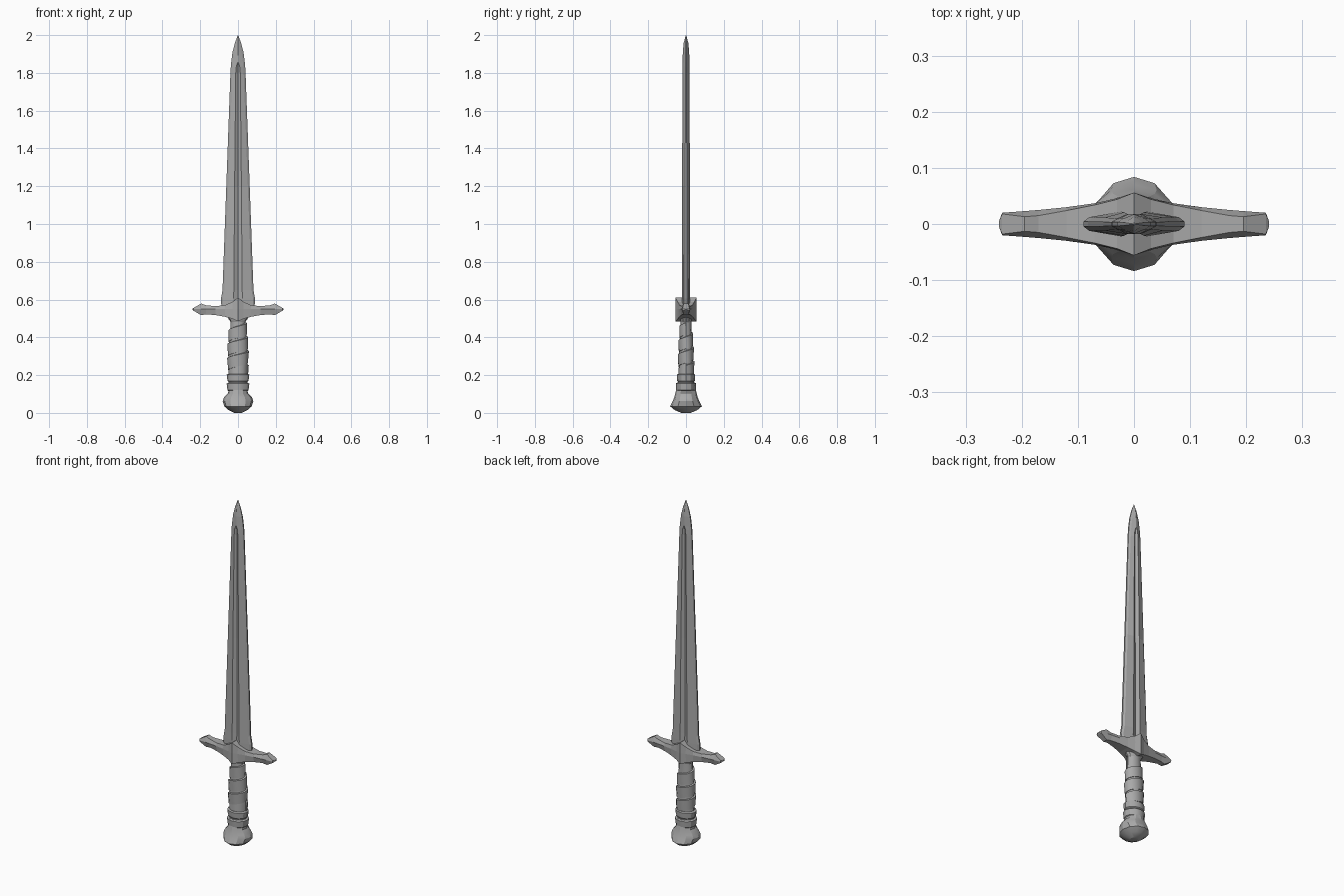
import bpy
import bmesh
import math

old = bpy.data.objects.get("Cube")
if old:
    bpy.data.objects.remove(old, do_unlink=True)

steel = bpy.data.materials.new("plain grey")
steel.use_nodes = True
GREY = (0.4, 0.4, 0.4, 1)
steel.diffuse_color = GREY
steel.node_tree.nodes["Principled BSDF"].inputs["Base Color"].default_value = GREY


def loft(name, rings, smooth=None):
    """Skin a list of equal-length closed rings and cap both ends."""
    bm = bmesh.new()
    loops = [[bm.verts.new(p) for p in ring] for ring in rings]
    for a, b in zip(loops, loops[1:]):
        for i in range(len(a)):
            j = (i + 1) % len(a)
            bm.faces.new((a[i], a[j], b[j], b[i]))
    bm.faces.new(loops[0])
    bm.faces.new(loops[-1])
    bmesh.ops.remove_doubles(bm, verts=bm.verts, dist=0.0001)
    bmesh.ops.recalc_face_normals(bm, faces=bm.faces)
    mesh = bpy.data.meshes.new(name)
    bm.to_mesh(mesh)
    bm.free()
    mesh.materials.append(steel)
    obj = bpy.data.objects.new(name, mesh)
    bpy.context.collection.objects.link(obj)
    if smooth:
        bpy.ops.object.select_all(action="DESELECT")
        obj.select_set(True)
        bpy.context.view_layer.objects.active = obj
        bpy.ops.object.shade_smooth_by_angle(angle=math.radians(smooth))
    return obj


def oval(z, rx, ry, sides=12):
    steps = [math.tau * i / sides for i in range(sides)]
    return [(rx * math.cos(t), ry * math.sin(t), z) for t in steps]


def blade_ring(z, w, f, t, v):
    """Section with bevelled cutting edges and a hollow of half width f."""
    bevel = min(0.01, w * 0.35)
    quarter = [(w, t * 0.2), (w - bevel, t * 0.55), (f, t)]
    half = quarter + [(0, v)] + [(-x, y) for x, y in reversed(quarter)]
    return [(x, y, z) for x, y in half + [(-x, -y) for x, y in half]]


# Blade: height, half width, hollow half width, half thickness, hollow level
blade = [(0.56, 0.088, 0.024, 0.022, 0.012), (0.605, 0.09, 0.024, 0.022, 0.012),
         (0.65, 0.082, 0.022, 0.022, 0.011), (1.2, 0.062, 0.018, 0.021, 0.01),
         (1.8, 0.04, 0.012, 0.018, 0.009), (1.835, 0.038, 0.009, 0.018, 0.011),
         (1.855, 0.036, 0.002, 0.018, 0.018), (1.91, 0.029, 0.001, 0.017, 0.017),
         (1.96, 0.016, 0.001, 0.012, 0.012), (2.0, 0.001, 0.0003, 0.001, 0.001)]
loft("blade", [blade_ring(*s) for s in blade])

# Crossguard: x, top, bottom, half depth at the middle, half depth at the rims
arm = [(0, 0.61, 0.485, 0.056, 0.056), (0.03, 0.588, 0.498, 0.046, 0.044),
       (0.07, 0.57, 0.509, 0.037, 0.034), (0.12, 0.565, 0.518, 0.03, 0.024),
       (0.17, 0.57, 0.522, 0.025, 0.015), (0.195, 0.579, 0.517, 0.023, 0.013),
       (0.235, 0.556, 0.541, 0.02, 0.018), (0.241, 0.55, 0.547, 0.004, 0.004)]
stations = [(-x, *rest) for x, *rest in reversed(arm[1:])] + arm
loft("crossguard", [[(x, -r, top), (x, r, top), (x, m, 0.549),
                     (x, r, low), (x, -r, low), (x, -m, 0.549)]
                    for x, top, low, m, r in stations])

# Grip core and the collar under the guard
core = [(0.08, 0.05, 0.052), (0.15, 0.05, 0.044), (0.22, 0.049, 0.039),
        (0.35, 0.05, 0.035), (0.46, 0.039, 0.028), (0.51, 0.039, 0.028)]
loft("grip", [oval(*s) for s in core], 35)
loft("guard_collar", [oval(0.48, 0.038, 0.028), oval(0.5, 0.052, 0.034),
                      oval(0.53, 0.052, 0.034)], 30)


def core_radius(z):
    for (z0, x0, y0), (z1, x1, y1) in zip(core, core[1:]):
        if z <= z1:
            k = (z - z0) / (z1 - z0)
            return x0 + k * (x1 - x0), y0 + k * (y1 - y0)
    return core[-1][1:]


# Leather strip wound up the grip, raised along its upper edge
wrap = []
turns, sides = 3, 14
for i in range(turns * sides + 1):
    angle = math.tau * i / sides
    base = 0.19 + 0.075 * i / sides
    section = []
    for rise, lift in ((0, -0.006), (0, 0.003), (0.062, 0.008), (0.066, -0.006)):
        z = base + rise
        rx, ry = core_radius(z)
        section.append(((rx + lift) * math.cos(angle), (ry + lift) * math.sin(angle), z))
    wrap.append(section)
loft("grip_wrap", wrap, 35)

# Raised bands at the foot of the grip
for name, z, h in (("lower_band", 0.115, 0.045), ("upper_band", 0.165, 0.042)):
    rx, ry = core_radius(z)
    loft(name, [oval(z, rx, ry), oval(z + 0.005, rx + 0.006, ry + 0.004),
                oval(z + h - 0.005, rx + 0.01, ry + 0.006), oval(z + h, rx, ry)], 30)

# Pommel flaring front to back towards its rounded foot
pommel = [(0.15, 0.048, 0.046), (0.105, 0.052, 0.056), (0.082, 0.074, 0.062),
          (0.062, 0.081, 0.07), (0.035, 0.073, 0.084), (0.015, 0.05, 0.06),
          (0.0, 0.02, 0.025)]
loft("pommel", [oval(*s) for s in pommel], 25)
